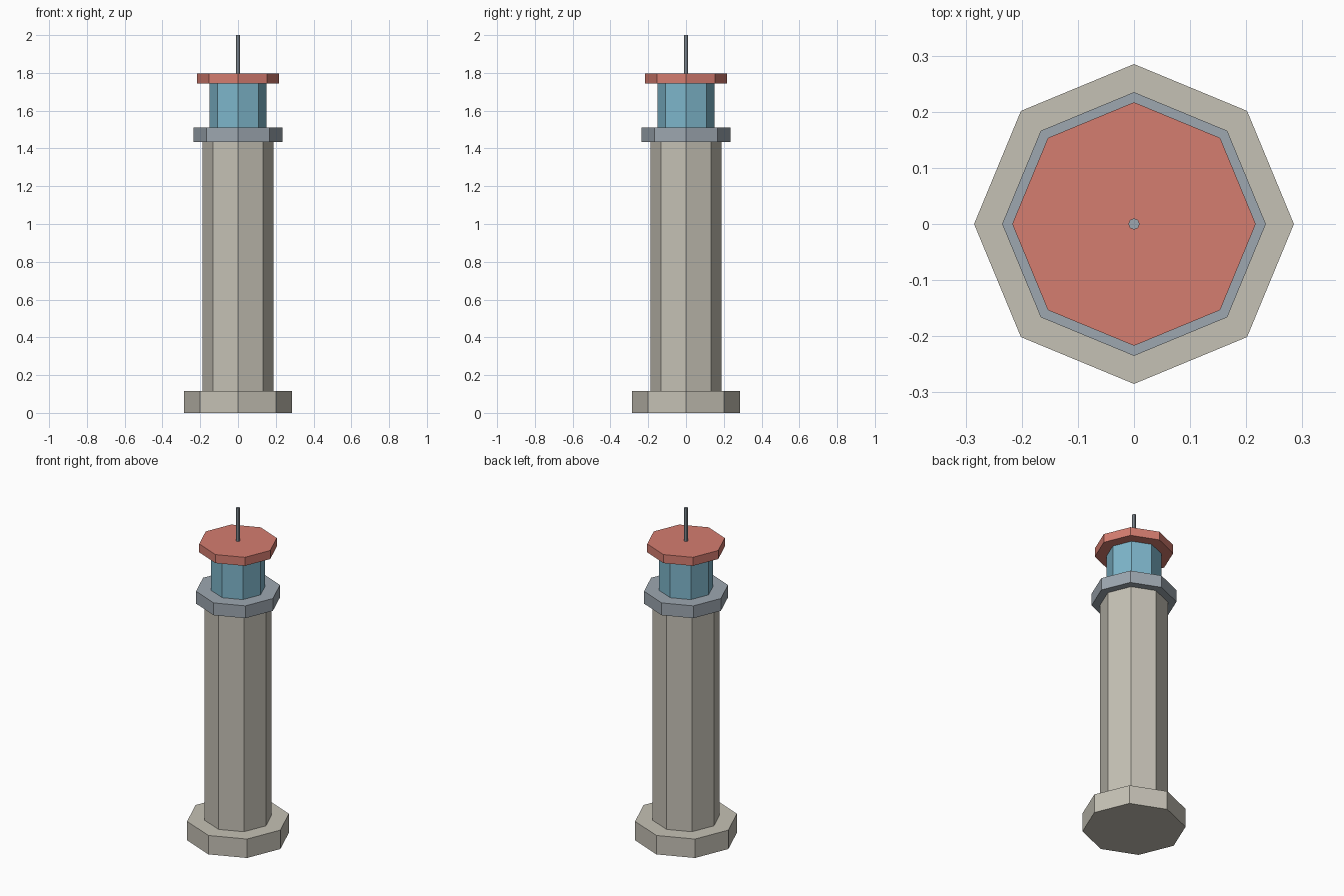
import bpy
import math

cube = bpy.data.objects.get("Cube")
if cube:
    bpy.data.objects.remove(cube, do_unlink=True)


def material(name, rgb):
    """Make a flat material from 0-255 display values, stored as linear."""
    lin = [((c / 255 + 0.055) / 1.055) ** 2.4 for c in rgb] + [1.0]
    mat = bpy.data.materials.new(name)
    mat.use_nodes = True
    mat.diffuse_color = lin
    mat.node_tree.nodes["Principled BSDF"].inputs["Base Color"].default_value = lin
    return mat


def prism(name, radius, bottom, top, mat, sides=8):
    """Upright flat-sided prism with corners on the x and y axes."""
    bpy.ops.mesh.primitive_cylinder_add(
        vertices=sides, radius=radius, depth=top - bottom,
        location=(0, 0, (bottom + top) / 2))
    obj = bpy.context.object
    obj.name = name
    obj.data.materials.append(mat)
    return obj


stone = material("warm grey stone", (197, 193, 181))
metal = material("blue grey metal", (157, 167, 176))
glass = material("pale blue glass", (126, 182, 203))
red = material("faded red roof", (213, 125, 112))

# Masonry tower
prism("base_plinth", 0.285, 0.0, 0.115, stone)
prism("tower_shaft", 0.188, 0.115, 1.435, stone)

# Gallery, lantern room and roof
prism("gallery_deck", 0.235, 1.435, 1.51, metal)
prism("lantern_room", 0.152, 1.51, 1.745, glass)
prism("roof_slab", 0.217, 1.745, 1.797, red)

# Thin mast on the roof
prism("roof_mast", 0.01, 1.797, 2.0, metal)
